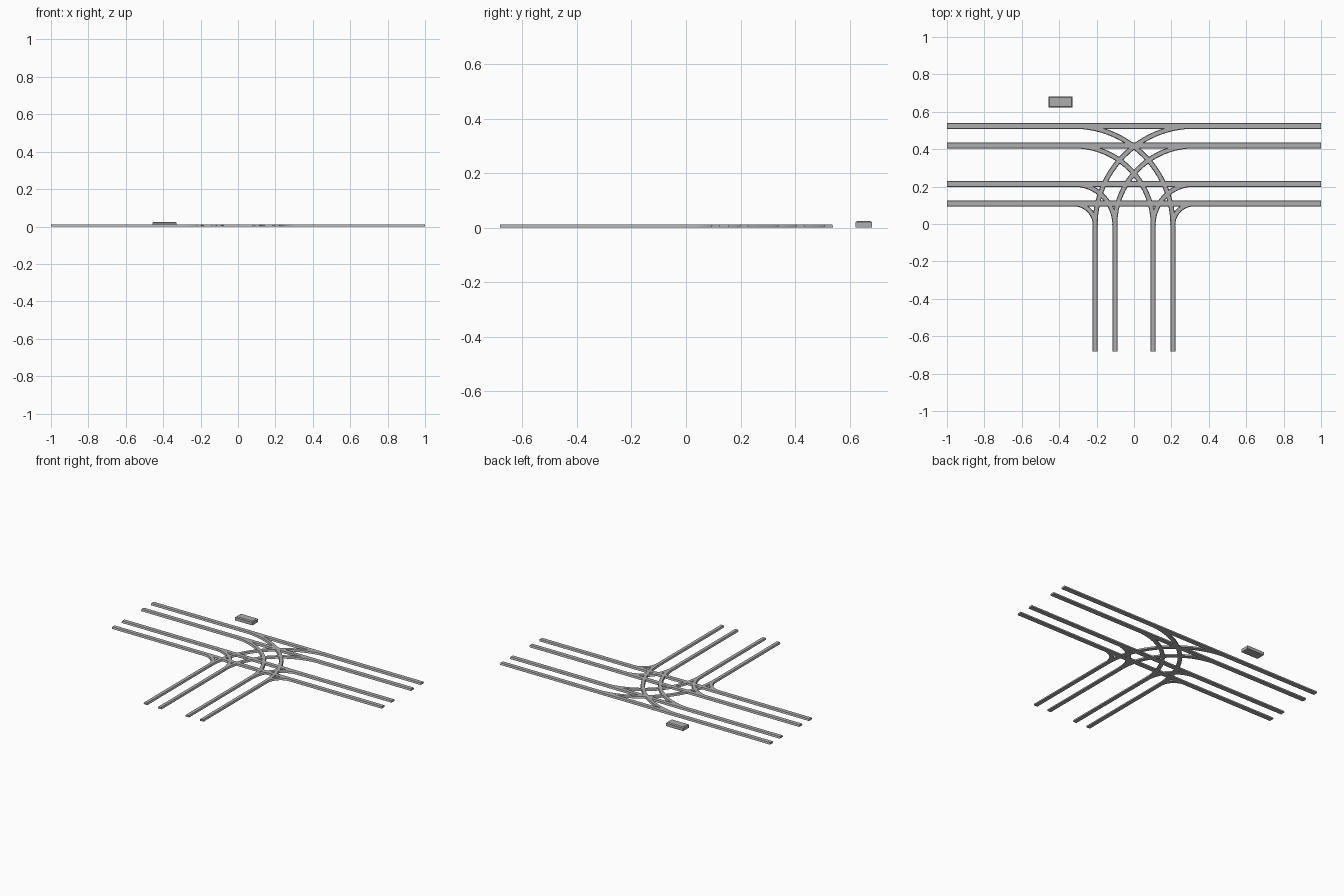
import bpy
import bmesh
import math
from mathutils import Vector

cube = bpy.data.objects.get("Cube")
if cube:
    bpy.data.objects.remove(cube)

steel = bpy.data.materials.new("steel grey")
steel.use_nodes = True
steel.diffuse_color = (0.42, 0.42, 0.42, 1)
steel.node_tree.nodes["Principled BSDF"].inputs["Base Color"].default_value = steel.diffuse_color

HEIGHT = 0.012
CENTRE_X, CENTRE_Y = 0.322, -0.007   # centre shared by the arcs on each side


def finish(name, bm):
    bmesh.ops.recalc_face_normals(bm, faces=bm.faces)
    mesh = bpy.data.meshes.new(name)
    bm.to_mesh(mesh)
    bm.free()
    mesh.materials.append(steel)
    obj = bpy.data.objects.new(name, mesh)
    bpy.context.collection.objects.link(obj)
    return obj


def rail(name, path, half):
    """Sweep a low rail section with a broad foot and narrower head."""
    section = [(-half, 0), (half, 0), (half, 0.004),
               (half - 0.003, HEIGHT), (0.003 - half, HEIGHT), (-half, 0.004)]
    bm = bmesh.new()
    rings = []
    points = [Vector((x, y, 0)) for x, y in path]
    for i, p in enumerate(points):
        along = points[min(i + 1, len(points) - 1)] - points[max(i - 1, 0)]
        side = Vector((along.y, -along.x, 0)).normalized()
        rings.append([bm.verts.new(p + side * s + Vector((0, 0, z))) for s, z in section])
    n = len(section)
    for a, b in zip(rings, rings[1:]):
        for k in range(n):
            bm.faces.new((a[k], a[(k + 1) % n], b[(k + 1) % n], b[k]))
    bm.faces.new(rings[0])
    bm.faces.new(rings[-1])
    return finish(name, bm)


def arc(radius, side, direction, steps=24):
    """Quarter turn from the branch track to the main tracks."""
    path = []
    for i in range(steps + 1):
        a = math.pi / 2 * i / steps
        path.append((side * (CENTRE_X + direction * radius * math.cos(a)),
                     CENTRE_Y + radius * math.sin(a)))
    return path


# Straight main rails
for i, y in enumerate((0.109, 0.213, 0.419, 0.523)):
    rail(f"main_rail_{i + 1}", [(-1, y), (1, y)], 0.016)

for side, label in ((1, "left"), (-1, "right")):
    # Straight branch rails
    for x, place in ((0.102, "inner"), (0.208, "outer")):
        rail(f"{label}_{place}_branch_rail",
             [(side * x, -0.682), (side * x, CENTRE_Y)], 0.0135)
    # Tight and wide turnout curves, each with two concentric rails
    for radius, kind in ((0.115, "tight_inner"), (0.22, "tight_outer"),
                         (0.425, "wide_inner"), (0.53, "wide_outer")):
        rail(f"{label}_{kind}_curve", arc(radius, side, -1), 0.0135)

# Switch box beside the tracks, with a chamfered lid
bm = bmesh.new()
bmesh.ops.create_cube(bm, size=1)
for v in bm.verts:
    v.co = Vector((v.co.x * 0.128, v.co.y * 0.06, (v.co.z + 0.5) * 0.02))
top = max(bm.faces, key=lambda f: f.calc_center_median().z)
bmesh.ops.inset_region(bm, faces=[top], thickness=0.009, depth=0.005)
box = finish("switch_box", bm)
box.location = (-0.393, 0.652, 0)
